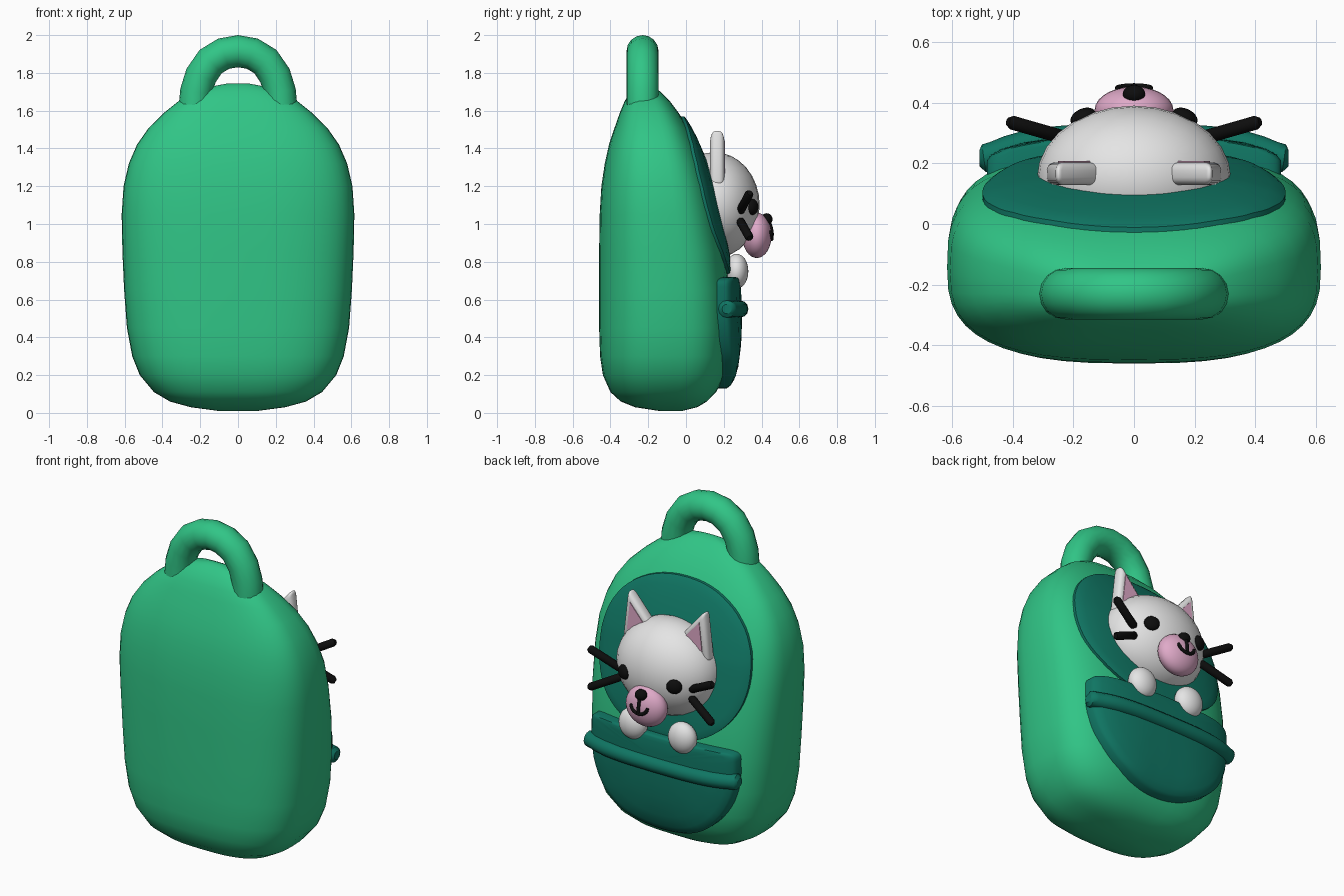
import bpy, bmesh, math
from mathutils import Vector
from mathutils.bvhtree import BVHTree

if "Cube" in bpy.data.objects:
    bpy.data.objects.remove(bpy.data.objects["Cube"])


def material(name, rgb):
    m = bpy.data.materials.new(name)
    m.diffuse_color = (*rgb, 1)
    m.use_nodes = True
    m.node_tree.nodes["Principled BSDF"].inputs["Base Color"].default_value = m.diffuse_color
    return m


GREEN = material("bag_green", (0.03, 0.56, 0.24))
TEAL = material("dark_teal", (0.005, 0.18, 0.125))
WHITE = material("fur_white", (0.78, 0.78, 0.78))
PINK = material("soft_pink", (0.74, 0.40, 0.58))
BLACK = material("black", (0.004, 0.004, 0.004))


def finish(ob, mat, angle=50):
    ob.data.materials.clear()
    ob.data.materials.append(mat)
    bpy.ops.object.select_all(action='DESELECT')
    ob.select_set(True)
    bpy.context.view_layer.objects.active = ob
    bpy.ops.object.shade_smooth_by_angle(angle=math.radians(angle))
    return ob


def from_bmesh(name, bm, mat, angle=50):
    bmesh.ops.recalc_face_normals(bm, faces=bm.faces)
    me = bpy.data.meshes.new(name)
    bm.to_mesh(me)
    bm.free()
    ob = bpy.data.objects.new(name, me)
    bpy.context.collection.objects.link(ob)
    return finish(ob, mat, angle)


def loft(bm, rings):
    """Skin closed rings of points and cap both ends."""
    vs = [[bm.verts.new(p) for p in r] for r in rings]
    n = len(vs[0])
    for a, b in zip(vs, vs[1:]):
        for i in range(n):
            j = (i + 1) % n
            bm.faces.new((a[i], a[j], b[j], b[i]))
    bm.faces.new(vs[0])
    bm.faces.new(vs[-1])


def power(v, n):
    return math.copysign(abs(v) ** (2 / n), v)


def ball(name, loc, radii, mat, rot=(0, 0, 0)):
    bpy.ops.mesh.primitive_uv_sphere_add(segments=28, ring_count=16, location=loc, rotation=rot)
    ob = bpy.context.object
    ob.name = name
    ob.scale = radii
    return finish(ob, mat)


def tube(name, pts, radius, mat, ends=1.0, sides=4, res=4, kind='NURBS'):
    cu = bpy.data.curves.new(name, 'CURVE')
    cu.dimensions = '3D'
    cu.bevel_depth = radius
    cu.bevel_resolution = sides
    cu.use_fill_caps = True
    sp = cu.splines.new('POLY')
    sp.points.add(len(pts) - 1)
    for k, (p, q) in enumerate(zip(sp.points, pts)):
        p.co = (*q, 1)
        p.radius = ends if k in (0, len(pts) - 1) else 1
    ob = bpy.data.objects.new(name, cu)
    bpy.context.collection.objects.link(ob)
    bpy.ops.object.select_all(action='DESELECT')
    ob.select_set(True)
    bpy.context.view_layer.objects.active = ob
    bpy.ops.object.convert(target='MESH')
    return finish(bpy.context.object, mat)


# Bag body: rounded cross-sections (height, half width, front y, back y)
sections = [(0.01, 0.10, -0.14, -0.02), (0.03, 0.25, -0.27, 0.06), (0.06, 0.36, -0.345, 0.11),
            (0.11, 0.445, -0.40, 0.16), (0.20, 0.52, -0.44, 0.208), (0.30, 0.56, -0.455, 0.228),
            (0.45, 0.588, -0.46, 0.237), (0.65, 0.603, -0.46, 0.232), (0.85, 0.612, -0.46, 0.21),
            (1.05, 0.616, -0.457, 0.17), (1.20, 0.606, -0.448, 0.135), (1.32, 0.578, -0.43, 0.095),
            (1.42, 0.535, -0.408, 0.055), (1.51, 0.472, -0.378, 0.01), (1.59, 0.39, -0.35, -0.04),
            (1.65, 0.315, -0.325, -0.085), (1.70, 0.22, -0.295, -0.135), (1.73, 0.13, -0.26, -0.175),
            (1.745, 0.05, -0.235, -0.205)]
rings = []
for z, w, f, b in sections:
    ring, mid, d = [], (f + b) / 2, (b - f) / 2
    for i in range(48):
        a = math.tau * i / 48
        n = 3.2 if math.sin(a) > 0 else 2.8
        ring.append((w * power(math.cos(a), n), mid + d * power(math.sin(a), n), z))
    rings.append(ring)
bm = bmesh.new()
loft(bm, rings)
bmesh.ops.recalc_face_normals(bm, faces=bm.faces)
tree = BVHTree.FromBMesh(bm)
from_bmesh("bag_body", bm, GREEN, 70)


def surface_y(x, z):
    hit = tree.ray_cast(Vector((x, 2, z)), Vector((0, -1, 0)))[0]
    return hit.y if hit else 0.0


def patch(name, outline, centre_z, lift, mat):
    """Raised panel that follows the bag surface."""
    bm, rings = bmesh.new(), []
    for r, h in [(0.02, lift), (0.25, lift), (0.5, lift), (0.75, lift), (0.9, lift),
                 (0.97, lift * 0.95), (1, lift * 0.75), (1, -0.03)]:
        ring = []
        for i in range(64):
            x, z = outline(math.tau * i / 64)
            x, z = x * r, centre_z + z * r
            ring.append((x, surface_y(x, z) + h, z))
        rings.append(ring)
    loft(bm, rings)
    return from_bmesh(name, bm, mat, 45)


def window_outline(a):
    return 0.50 * power(math.cos(a), 2.2), 0.435 * power(math.sin(a), 2.2)


def pocket_outline(a):
    c, s = math.cos(a), math.sin(a)
    if s > 0:
        return 0.485 * power(c, 9), 0.13 * power(s, 9)
    return 0.485 * power(c, 2.1), 0.46 * power(s, 2.1)


patch("back_panel", window_outline, 1.135, 0.022, TEAL)
patch("pocket", pocket_outline, 0.59, 0.06, TEAL)

# Rolled trim across the pocket
xs = [-0.51, -0.495] + [-0.46 + 0.046 * i for i in range(21)] + [0.495, 0.51]
trim = [(x, surface_y(min(max(x, -0.48), 0.48), 0.55) + 0.05, 0.55) for x in xs]
tube("pocket_trim", trim, 0.046, TEAL, ends=0.55)

# Carry handle
half = [(0.228, 1.63), (0.222, 1.70), (0.196, 1.785), (0.145, 1.86), (0.075, 1.902)]
arch = [(-x, -0.23, z) for x, z in half] + [(0, -0.23, 1.915)] + [(x, -0.23, z) for x, z in half[::-1]]
tube("handle", arch, 0.085, GREEN, sides=6)

# Cat head, muzzle and nose
ball("head", (0, 0.15, 1.1), (0.32, 0.24, 0.28), WHITE)
ball("muzzle", (0, 0.375, 0.94), (0.13, 0.078, 0.12), PINK)
ball("nose", (0, 0.428, 1.025), (0.037, 0.03, 0.032), BLACK)


def muzzle_y(x, z):
    return 0.375 + 0.078 * math.sqrt(max(0, 1 - (x / 0.13) ** 2 - ((z - 0.94) / 0.12) ** 2)) + 0.002


# Anchor-shaped mouth
tube("mouth_line", [(0, muzzle_y(0, z), z) for z in (1.01, 0.98, 0.95, 0.925)], 0.010, BLACK)
smile = []
for i in range(13):
    a = math.pi * (1 + i / 12)
    x, z = 0.055 * math.cos(a), 0.965 + 0.045 * math.sin(a)
    smile.append((x, muzzle_y(x, z), z))
tube("mouth_curve", smile, 0.010, BLACK, ends=0.7)


def prism(name, tri, y0, y1, mat, bevel=0):
    bm = bmesh.new()
    loft(bm, [[(x, y, z) for x, z in tri] for y in (y0, y1)])
    if bevel:
        bmesh.ops.bevel(bm, geom=bm.edges[:], offset=bevel, segments=4, profile=0.5, affect='EDGES')
    return from_bmesh(name, bm, mat)


# Paired features
for side, s in (("left", -1), ("right", 1)):
    ball(side + "_eye", (s * 0.168, 0.352, 1.09), (0.044, 0.028, 0.042), BLACK, (0, 0, -s * 0.45))
    ball(side + "_paw", (s * 0.165, 0.268, 0.75), (0.088, 0.062, 0.092), WHITE)
    ear = [(s * 0.06, 1.28), (s * 0.29, 1.20), (s * 0.255, 1.505)]
    prism(side + "_ear", ear, 0.128, 0.203, WHITE, 0.026)
    cx, cz = sum(p[0] for p in ear) / 3, sum(p[1] for p in ear) / 3
    inner = [(cx + (x - cx) * 0.56, cz + 0.012 + (z - cz) * 0.56) for x, z in ear]
    prism(side + "_inner_ear", inner, 0.199, 0.207, PINK)
    for level, z0, z1 in (("upper", 1.065, 1.165), ("lower", 1.02, 0.925)):
        a, b = Vector((s * 0.23, 0.285, z0)), Vector((s * 0.415, 0.338, z1))
        pts = [a.lerp(b, t) for t in (0, 0.08, 0.5, 0.93, 1)]
        tube(f"{side}_{level}_whisker", pts, 0.023, BLACK, ends=0.6)
